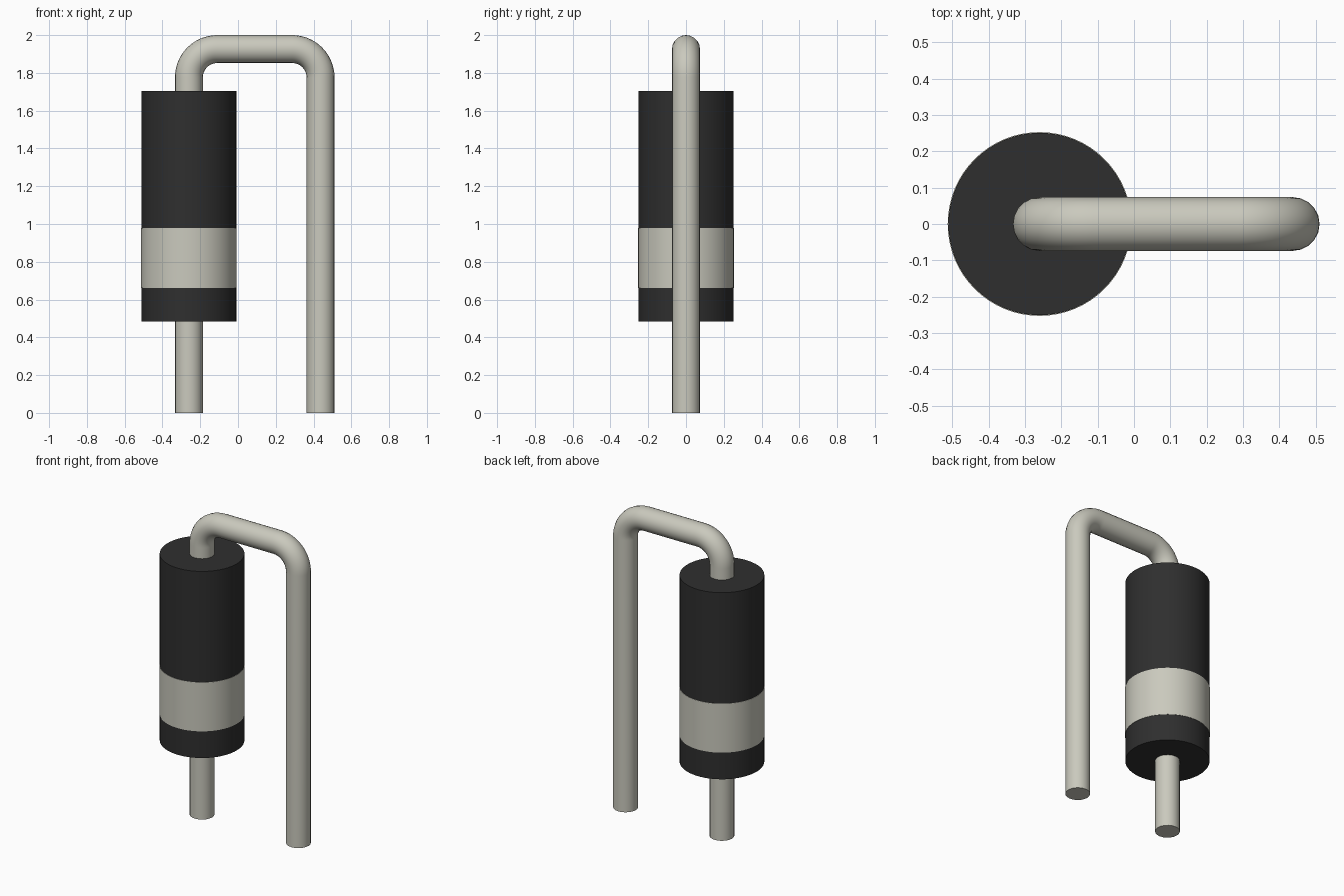
import bpy, bmesh, math

cube = bpy.data.objects.get("Cube")
if cube:
    bpy.data.objects.remove(cube, do_unlink=True)


def material(name, rgb, roughness):
    m = bpy.data.materials.new(name)
    m.use_nodes = True
    m.diffuse_color = (*rgb, 1)
    bsdf = next(n for n in m.node_tree.nodes if n.type == 'BSDF_PRINCIPLED')
    bsdf.inputs["Base Color"].default_value = (*rgb, 1)
    bsdf.inputs["Roughness"].default_value = roughness
    return m


black = material("black plastic", (0.028, 0.028, 0.028), 0.6)
metal = material("tinned metal", (0.59, 0.585, 0.51), 0.5)

BODY_X, LEG_X = -0.26, 0.437
WIRE_R, BEND_R = 0.074, 0.15
TOP = 2.0 - WIRE_R


def smooth(obj):
    bpy.ops.object.select_all(action='DESELECT')
    obj.select_set(True)
    bpy.context.view_layer.objects.active = obj
    bpy.ops.object.shade_smooth_by_angle(angle=math.radians(35))


def lathe(name, profile, x, steps=64):
    """Spin (radius, z) points around a vertical axis at x."""
    bm = bmesh.new()
    verts = [bm.verts.new((r, 0, z)) for r, z in profile]
    edges = [bm.edges.new(pair) for pair in zip(verts, verts[1:])]
    bmesh.ops.spin(bm, geom=verts + edges, axis=(0, 0, 1), cent=(0, 0, 0),
                   angle=math.tau, steps=steps)
    bmesh.ops.remove_doubles(bm, verts=bm.verts, dist=1e-5)
    bmesh.ops.recalc_face_normals(bm, faces=bm.faces)
    mesh = bpy.data.meshes.new(name)
    bm.to_mesh(mesh)
    bm.free()
    obj = bpy.data.objects.new(name, mesh)
    obj.location.x = x
    bpy.context.collection.objects.link(obj)
    return obj


# Cylindrical body with a very slightly raised polarity band
BAND = (0.66, 0.98)
body = lathe("body", [(0, 0.485), (0.251, 0.485), (0.251, BAND[0]),
                      (0.253, BAND[0]), (0.253, BAND[1]),
                      (0.251, BAND[1]), (0.251, 1.705), (0, 1.705)], BODY_X)
body.data.materials.append(black)
body.data.materials.append(metal)
for face in body.data.polygons:
    if BAND[0] - 0.001 < face.center.z < BAND[1] + 0.001:
        face.material_index = 1
smooth(body)


# Bent wire lead: up through the body, over, and down the other side
def bend(cx, start):
    """Quarter turn going clockwise from the start angle in degrees."""
    cz = TOP - BEND_R
    angles = [math.radians(start - 90 * i / 14) for i in range(15)]
    return [(cx + BEND_R * math.cos(a), cz + BEND_R * math.sin(a)) for a in angles]


path = ([(BODY_X, 0)] + bend(BODY_X + BEND_R, 180)
        + bend(LEG_X - BEND_R, 90) + [(LEG_X, 0)])
curve = bpy.data.curves.new("wire_lead", 'CURVE')
curve.dimensions = '3D'
curve.bevel_depth = WIRE_R
curve.bevel_resolution = 8
curve.use_fill_caps = True
spline = curve.splines.new('POLY')
spline.points.add(len(path) - 1)
for point, (x, z) in zip(spline.points, path):
    point.co = (x, 0, z, 1)
lead = bpy.data.objects.new("wire_lead", curve)
bpy.context.collection.objects.link(lead)
curve.materials.append(metal)
bpy.ops.object.select_all(action='DESELECT')
lead.select_set(True)
bpy.context.view_layer.objects.active = lead
bpy.ops.object.convert(target='MESH')
lead = bpy.context.view_layer.objects.active

# Weld the end caps and keep their rims sharp
bm = bmesh.new()
bm.from_mesh(lead.data)
bmesh.ops.remove_doubles(bm, verts=bm.verts, dist=1e-5)
bmesh.ops.recalc_face_normals(bm, faces=bm.faces)
bm.to_mesh(lead.data)
bm.free()
smooth(lead)
